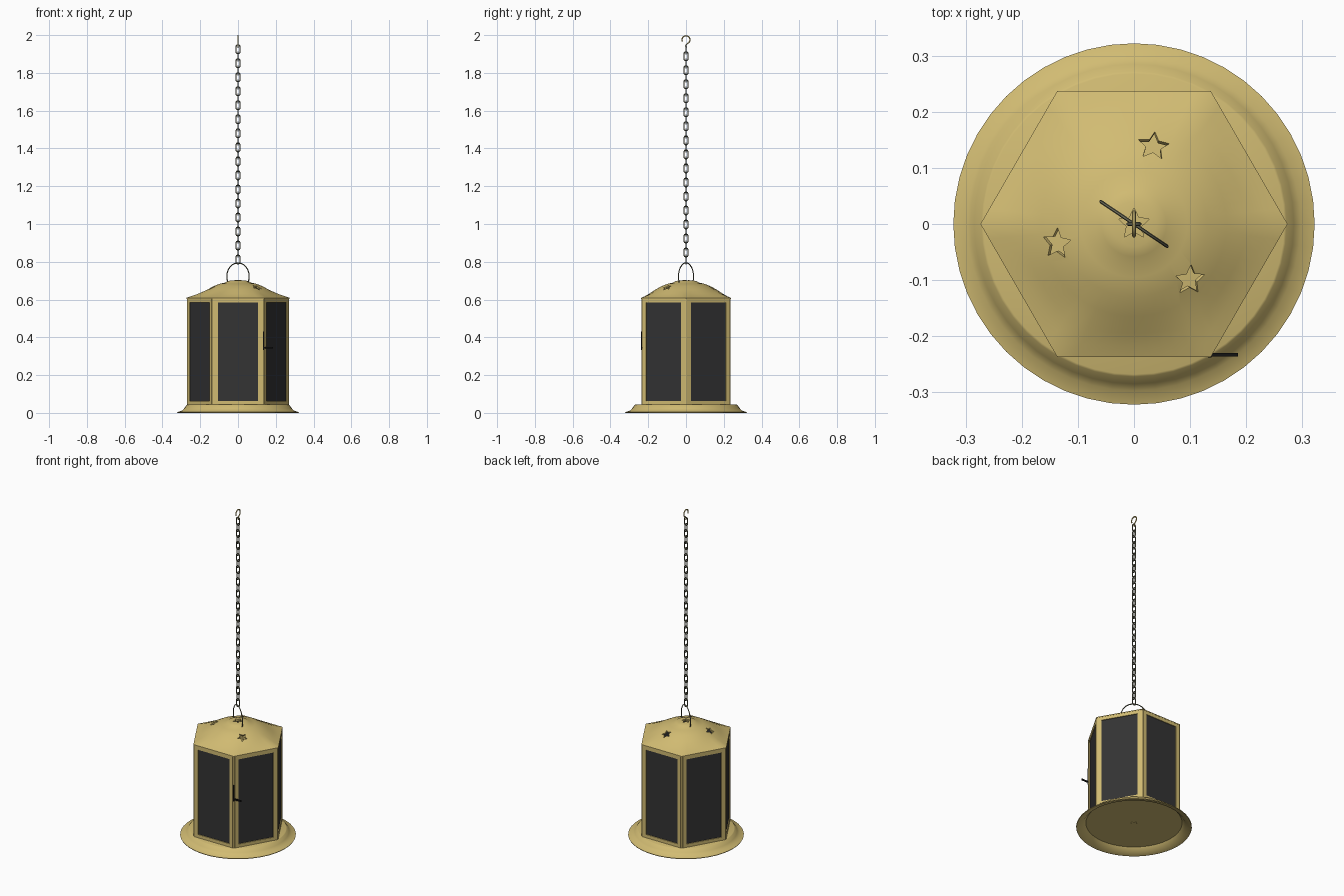
import bpy, bmesh, math
from mathutils import Vector, Matrix

cube = bpy.data.objects.get("Cube")
if cube:
    bpy.data.objects.remove(cube, do_unlink=True)


def material(name, rgb, rough=0.6):
    m = bpy.data.materials.new(name)
    m.use_nodes = True
    m.diffuse_color = (*rgb, 1)
    bsdf = m.node_tree.nodes["Principled BSDF"]
    bsdf.inputs["Base Color"].default_value = (*rgb, 1)
    bsdf.inputs["Roughness"].default_value = rough
    return m


BRASS = material("brass", (0.64, 0.50, 0.17))
GLASS = material("dark glass", (0.033, 0.033, 0.034))
IRON = material("chain metal", (0.15, 0.15, 0.10))
BLACK = material("black latch", (0.006, 0.006, 0.006))


def add_mesh(name, mesh, mat, smooth=None):
    ob = bpy.data.objects.new(name, mesh)
    bpy.context.collection.objects.link(ob)
    mesh.materials.clear()
    mesh.materials.append(mat)
    bpy.ops.object.select_all(action="DESELECT")
    ob.select_set(True)
    bpy.context.view_layer.objects.active = ob
    if smooth:
        bpy.ops.object.shade_smooth_by_angle(angle=math.radians(smooth))
    return ob


def from_bm(name, bm, mat, smooth=None):
    bmesh.ops.recalc_face_normals(bm, faces=bm.faces)
    mesh = bpy.data.meshes.new(name)
    bm.to_mesh(mesh)
    bm.free()
    return add_mesh(name, mesh, mat, smooth)


def hex_radius(a, apothem):
    step = math.pi / 3
    return apothem / math.cos((a % step) - step / 2)


def rings(name, profile, mat, n=48, smooth=35, hexed=()):
    """Stack of rings closed at both ends; the listed rings become hexagons."""
    bm = bmesh.new()
    loops = []
    for i, (r, z) in enumerate(profile):
        loop = []
        for k in range(n):
            a = math.tau * k / n
            rr = hex_radius(a, r) if i in hexed else r
            loop.append(bm.verts.new((rr * math.cos(a), rr * math.sin(a), z)))
        loops.append(loop)
    for lo, hi in zip(loops, loops[1:]):
        for k in range(n):
            bm.faces.new((lo[k], lo[(k + 1) % n], hi[(k + 1) % n], hi[k]))
    bm.faces.new(loops[0])
    bm.faces.new(loops[-1])
    return from_bm(name, bm, mat, smooth)


def box(name, size, centre, mat, turn=0.0):
    bm = bmesh.new()
    bmesh.ops.create_cube(bm, size=1)
    bm.transform(Matrix.Rotation(turn, 4, "Z") @ Matrix.Translation(centre)
                 @ Matrix.Diagonal((*size, 1)))
    return from_bm(name, bm, mat)


def wire(name, points, radius, mat, closed=False):
    """Round wire along a path of points."""
    cu = bpy.data.curves.new(name, "CURVE")
    cu.dimensions = "3D"
    sp = cu.splines.new("POLY")
    sp.points.add(len(points) - 1)
    for p, co in zip(sp.points, points):
        p.co = (*co, 1)
    sp.use_cyclic_u = closed
    cu.bevel_depth, cu.bevel_resolution, cu.use_fill_caps = radius, 1, True
    tmp = bpy.data.objects.new("path", cu)
    mesh = bpy.data.meshes.new_from_object(tmp)
    bpy.data.objects.remove(tmp)
    return add_mesh(name, mesh, mat, 50)


# Base pan: flared shell with a recessed underside
rings("base_pan", [(0.268, 0.030), (0.288, 0.008), (0.320, 0.0), (0.322, 0.004),
                   (0.297, 0.012), (0.285, 0.024), (0.272, 0.042), (0.268, 0.044)],
      BRASS, smooth=40)
rings("base_screw", [(0.016, 0.026), (0.016, 0.032)], BRASS, n=12)

# Six framed glass sides with a post at every corner
APO, BOTTOM, TOP = 0.236, 0.042, 0.606
WIDTH, BORDER, DEPTH = 0.258, 0.022, 0.012
MID, HEIGHT = (BOTTOM + TOP) / 2, TOP - BOTTOM
for i in range(6):
    turn = math.radians(60 * i)
    y = -APO + DEPTH / 2
    for side in (-1, 1):
        box(f"frame_stile_{i}", (BORDER, DEPTH, HEIGHT),
            (side * (WIDTH - BORDER) / 2, y, MID), BRASS, turn)
        box(f"frame_rail_{i}", (WIDTH - 2 * BORDER, DEPTH, BORDER),
            (0, y, MID + side * (HEIGHT - BORDER) / 2), BRASS, turn)
    box(f"glass_{i}", (WIDTH - 2 * BORDER, 0.004, HEIGHT - 2 * BORDER),
        (0, -APO + 0.007, MID), GLASS, turn)
    post = rings(f"corner_post_{i}", [(0.008, BOTTOM), (0.008, TOP)], BRASS, n=12)
    post.location = (0.261 * math.cos(turn), 0.261 * math.sin(turn), 0)

# Bell roof: round crown blending into a hexagonal eave, hollow inside
outer = [(0.237, 0.604), (0.237, 0.609), (0.217, 0.618), (0.195, 0.631),
         (0.165, 0.651), (0.130, 0.671), (0.095, 0.684), (0.070, 0.689),
         (0.058, 0.696), (0.040, 0.701), (0.006, 0.703)]
inner = [(0.006, 0.692), (0.070, 0.679), (0.130, 0.660), (0.165, 0.640),
         (0.195, 0.620), (0.228, 0.604)]
bm = bmesh.new()
N = 60
loops = []
for r, z in outer + inner:
    blend = max(0.0, min(1.0, (r - 0.165) / 0.06))
    loop = []
    for k in range(N):
        a = math.tau * k / N
        rr = r + (hex_radius(a, r) - r) * blend
        loop.append(bm.verts.new((rr * math.cos(a), rr * math.sin(a), z)))
    loops.append(loop)
crown = len(outer) - 1
for j, lo in enumerate(loops):
    hi = loops[(j + 1) % len(loops)]
    if j == crown:
        bm.faces.new(lo)
        bm.faces.new(hi)
        continue
    for k in range(N):
        bm.faces.new((lo[k], lo[(k + 1) % N], hi[(k + 1) % N], hi[k]))
roof = from_bm("roof", bm, BRASS, 40)


# Star openings cut square to the roof surface
def cut_star(x, y, z, tilt, spin, size):
    bm = bmesh.new()
    pts = []
    for k in range(10):
        r = size if k % 2 == 0 else size * 0.48
        a = spin + math.pi * k / 5
        pts.append(bm.verts.new((r * math.cos(a), r * math.sin(a), -0.03)))
    face = bm.faces.new(pts)
    lift = bmesh.ops.extrude_face_region(bm, geom=[face])["geom"]
    bmesh.ops.translate(bm, vec=(0, 0, 0.06),
                        verts=[v for v in lift if isinstance(v, bmesh.types.BMVert)])
    out = Vector((x, y, 0))
    normal = (Vector((0, 0, 1)) + out.normalized() * tilt).normalized()
    bm.transform(Matrix.Translation((x, y, z))
                 @ Vector((0, 0, 1)).rotation_difference(normal).to_matrix().to_4x4())
    cutter = from_bm("star_cutter", bm, BRASS)
    cutter.hide_render = True
    mod = roof.modifiers.new("star", "BOOLEAN")
    mod.operation, mod.solver, mod.object = "DIFFERENCE", "EXACT", cutter
    bpy.context.view_layer.objects.active = roof
    bpy.ops.object.modifier_move_to_index(modifier=mod.name, index=0)
    bpy.ops.object.modifier_apply(modifier=mod.name)
    bpy.data.objects.remove(cutter, do_unlink=True)


for x, y, spin in ((0.035, 0.14, 0.2), (-0.138, -0.035, 1.5), (0.10, -0.10, 0.3)):
    cut_star(x, y, 0.664, 0.55, spin, 0.029)
cut_star(0, 0, 0.70, 0, math.pi / 2, 0.029)

# Carrying hoop on the roof, turned a little
hoop = [(0.066 * math.cos(a) * 1.08, 0, 0.722 + 0.072 * math.sin(a))
        for a in [math.radians(-28 + 236 * k / 28) for k in range(29)]]
hoop_ob = wire("hoop", hoop, 0.003, IRON)
hoop_ob.rotation_euler.z = math.radians(-34)

# Chain of alternating links
COUNT, LOW, HIGH = 31, 0.812, 1.925
HALF, ROUND = 0.013, 0.0105
link = []
for k in range(16):
    a = math.tau * (k + 0.5) / 16
    shift = HALF if math.sin(a) > 0 else -HALF
    link.append((ROUND * math.cos(a), 0, ROUND * math.sin(a) + shift))
first = wire("chain_link", link, 0.0036, IRON, closed=True)
for k in range(COUNT):
    ob = first
    if k:
        ob = first.copy()
        bpy.context.collection.objects.link(ob)
    ob.location.z = LOW + (HIGH - LOW) * k / (COUNT - 1)
    ob.rotation_euler.z = math.pi / 2 * (k % 2)

# Open hook at the top of the chain
hook = [(0, 0.021 * math.cos(a), 1.9755 + 0.021 * math.sin(a))
        for a in [math.radians(205 - 255 * k / 20) for k in range(21)]]
hook += [(0, 0.002, 1.951), (0, -0.002, 1.942), (0, 0.004, 1.934)]
wire("top_hook", hook, 0.0035, BRASS)

# Door latch on the front corner: upright bar and sideways lever
box("latch_bar", (0.007, 0.006, 0.10), (0.135, -0.235, 0.382), BLACK)
box("latch_lever", (0.048, 0.006, 0.009), (0.161, -0.233, 0.345), BLACK)
